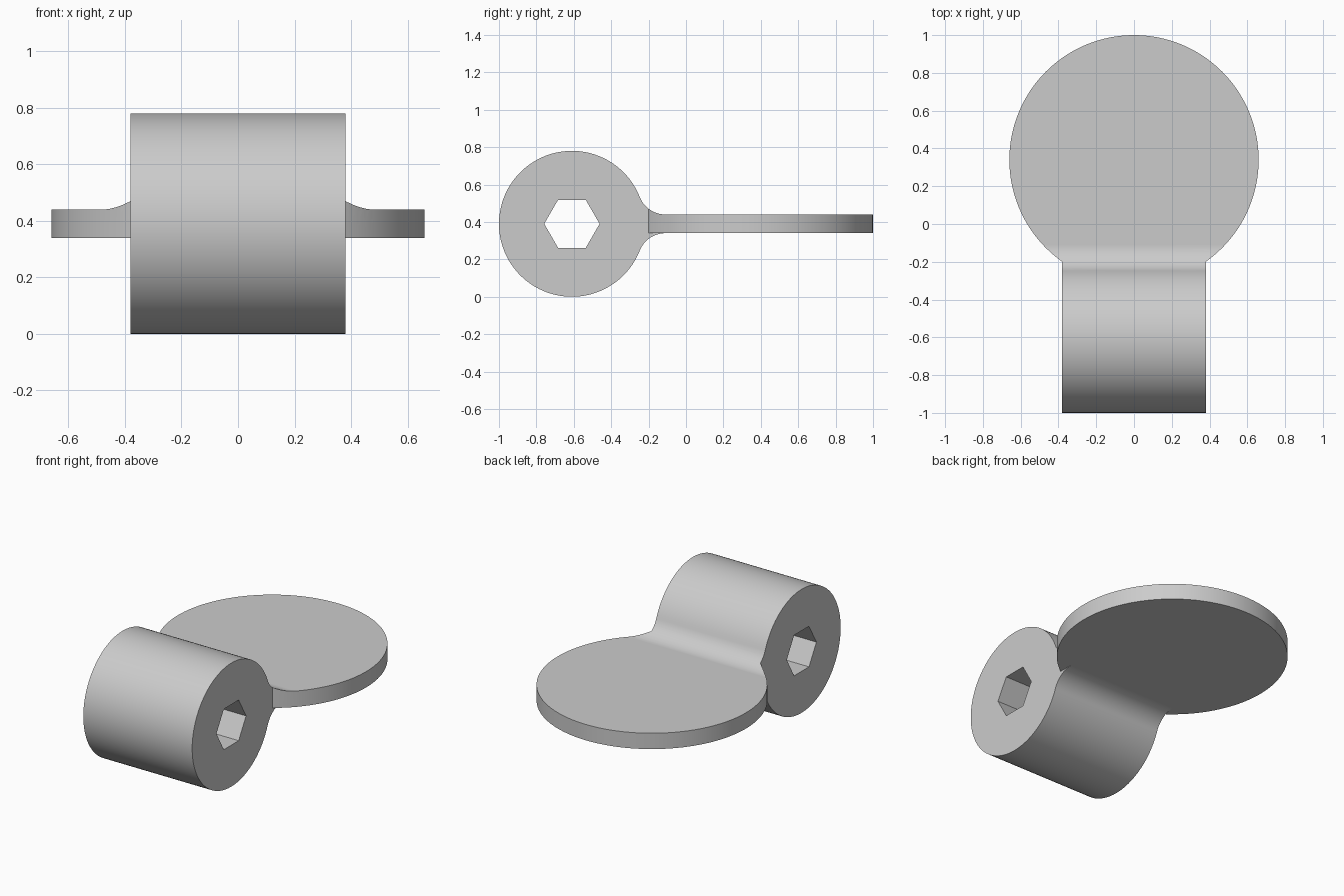
import bpy
import bmesh
from math import atan2, cos, hypot, pi, sin

cube = bpy.data.objects.get("Cube")
if cube:
    bpy.data.objects.remove(cube, do_unlink=True)

# Main dimensions
BARREL_Y, MID_Z, BARREL_R, HALF_WIDTH = -0.61, 0.39, 0.39, 0.38
DISC_Y, DISC_R, HALF_THICK = 0.34, 0.66, 0.05
FILLET_Y = -0.11
HEX_R = 0.148

# Fillet tangent to both the barrel and the flat plate
reach = FILLET_Y - BARREL_Y
fillet_r = (reach**2 + HALF_THICK**2 - BARREL_R**2) / (2 * (BARREL_R - HALF_THICK))
tangent = atan2(HALF_THICK + fillet_r, reach)

grey = bpy.data.materials.new("plain grey")
grey.use_nodes = True
grey.diffuse_color = (0.6, 0.6, 0.6, 1)
grey.node_tree.nodes["Principled BSDF"].inputs["Base Color"].default_value = (0.6, 0.6, 0.6, 1)


def arc(cy, cz, r, start, end, steps):
    return [(cy + r * cos(start + (end - start) * i / steps),
             cz + r * sin(start + (end - start) * i / steps)) for i in range(steps + 1)]


def prism(name, points, offset):
    """Extrude a closed outline along the offset vector."""
    bm = bmesh.new()
    face = bm.faces.new([bm.verts.new(p) for p in points])
    new = bmesh.ops.extrude_face_region(bm, geom=[face])["geom"]
    bmesh.ops.translate(bm, vec=offset, verts=[v for v in new if isinstance(v, bmesh.types.BMVert)])
    bmesh.ops.recalc_face_normals(bm, faces=bm.faces)
    mesh = bpy.data.meshes.new(name)
    bm.to_mesh(mesh)
    bm.free()
    mesh.materials.append(grey)
    obj = bpy.data.objects.new(name, mesh)
    bpy.context.collection.objects.link(obj)
    return obj


def side_prism(name, outline, half):
    return prism(name, [(-half, y, z) for y, z in outline], (2 * half, 0, 0))


def combine(target, tool, operation):
    """Apply a boolean and discard its tool."""
    bpy.context.view_layer.objects.active = target
    mod = target.modifiers.new("cut", "BOOLEAN")
    mod.operation, mod.solver, mod.object = operation, "EXACT", tool
    bpy.ops.object.modifier_apply(modifier=mod.name)
    bpy.data.objects.remove(tool, do_unlink=True)


# Barrel with a concave neck above and below
top_fillet = arc(FILLET_Y, MID_Z + HALF_THICK + fillet_r, fillet_r, pi + tangent, 1.5 * pi, 16)
low_fillet = [(y, 2 * MID_Z - z) for y, z in top_fillet]
barrel = arc(BARREL_Y, MID_Z, BARREL_R, tangent, 2 * pi - tangent, 96)
body = side_prism("hinge_knob", barrel[:-1] + low_fillet + top_fillet[:0:-1], HALF_WIDTH)

# Round plate whose upper face sweeps up into the neck
low, high = MID_Z - HALF_THICK, MID_Z + HALF_THICK
slab = top_fillet + [(1.2, high), (1.2, low), (top_fillet[0][0], low)]
plate = side_prism("round_plate", slab, 0.8)
circle = arc(0, DISC_Y, DISC_R, 0, 2 * pi, 128)[:-1]
combine(plate, prism("disc_cutter", [(x, y, -0.2) for x, y in circle], (0, 0, 1.4)), "INTERSECT")
combine(body, plate, "UNION")

# Hexagonal through hole
hexagon = arc(BARREL_Y, MID_Z, HEX_R, 0, 2 * pi, 6)[:-1]
combine(body, side_prism("hex_cutter", hexagon, 0.6), "DIFFERENCE")

# Smooth curved surfaces, crisp edges
bpy.ops.object.select_all(action="DESELECT")
body.select_set(True)
bpy.context.view_layer.objects.active = body
bpy.ops.object.shade_smooth_by_angle()
weighted = body.modifiers.new("even_shading", "WEIGHTED_NORMAL")
weighted.keep_sharp = True
